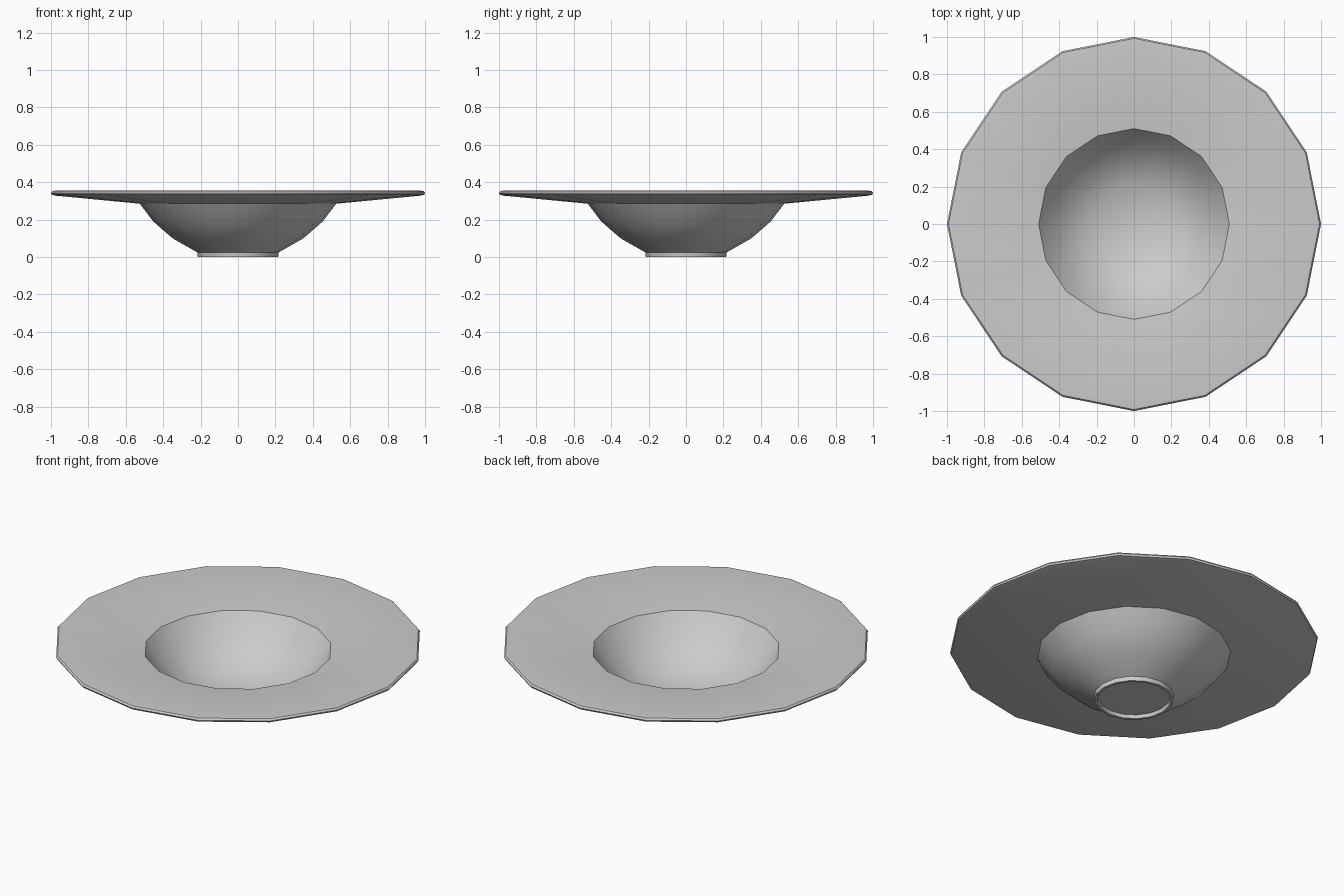
import bpy, bmesh, math

if "Cube" in bpy.data.objects:
    bpy.data.objects.remove(bpy.data.objects["Cube"])

SEGMENTS = 16


def lathe(name, profile, angle=35):
    """Spin an (r, z) profile around z; points with r = 0 become poles."""
    bm = bmesh.new()
    verts = [bm.verts.new((r, 0, z)) for r, z in profile]
    edges = [bm.edges.new(pair) for pair in zip(verts, verts[1:])]
    bmesh.ops.spin(bm, geom=verts + edges, cent=(0, 0, 0), axis=(0, 0, 1),
                   angle=2 * math.pi, steps=SEGMENTS)
    bmesh.ops.remove_doubles(bm, verts=bm.verts, dist=0.0005)
    bmesh.ops.recalc_face_normals(bm, faces=bm.faces)
    mesh = bpy.data.meshes.new(name)
    bm.to_mesh(mesh)
    bm.free()
    obj = bpy.data.objects.new(name, mesh)
    bpy.context.collection.objects.link(obj)
    bpy.ops.object.select_all(action='DESELECT')
    obj.select_set(True)
    bpy.context.view_layer.objects.active = obj
    bpy.ops.object.shade_smooth_by_angle(angle=math.radians(angle))
    return obj


# Soup plate: foot ring, bowl wall, wide rim, then the inner well
lathe("wide_rim_bowl", [
    # recessed underside and foot ring
    (0, 0.02), (0.195, 0.02), (0.2, 0.0), (0.215, 0.0), (0.218, 0.025),
    # outside of bowl
    (0.35, 0.10), (0.453, 0.19), (0.525, 0.285),
    # rim underside, rounded lip, rim top
    (0.975, 0.328), (0.995, 0.333), (1.0, 0.343), (0.992, 0.353),
    (0.975, 0.355), (0.51, 0.31),
    # inside of bowl
    (0.435, 0.205), (0.335, 0.12), (0.21, 0.05), (0, 0.04),
])
